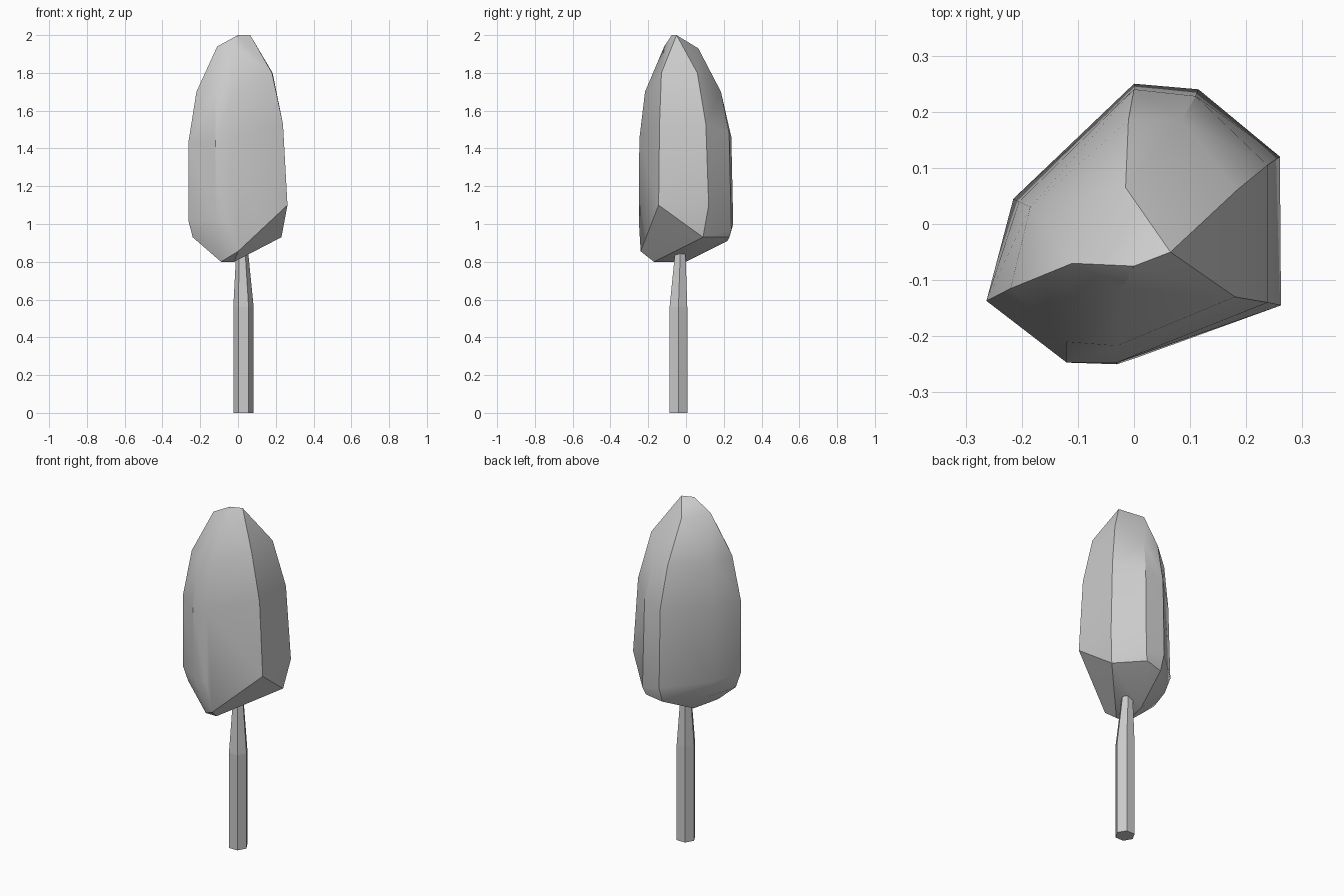
import bpy, bmesh, math

if "Cube" in bpy.data.objects:
    bpy.data.objects.remove(bpy.data.objects["Cube"])


def finish(name, bm, angle):
    bmesh.ops.recalc_face_normals(bm, faces=bm.faces)
    mesh = bpy.data.meshes.new(name)
    bm.to_mesh(mesh)
    bm.free()
    obj = bpy.data.objects.new(name, mesh)
    bpy.context.collection.objects.link(obj)
    if angle:
        bpy.ops.object.select_all(action='DESELECT')
        obj.select_set(True)
        bpy.context.view_layer.objects.active = obj
        bpy.ops.object.shade_smooth_by_angle(angle=math.radians(angle))
    return obj


# Trunk: hexagonal post that narrows under the crown
bm = bmesh.new()
rings = []
for cx, cy, z, r in [(.029, -.04, 0, .054), (.029, -.04, .56, .054), (.022, -.03, .86, .031)]:
    rings.append([bm.verts.new((cx + r * math.cos(i * math.pi / 3),
                                cy + r * math.sin(i * math.pi / 3), z)) for i in range(6)])
for a, b in zip(rings, rings[1:]):
    for i in range(6):
        j = (i + 1) % 6
        bm.faces.new((a[i], a[j], b[j], b[i]))
bm.faces.new(rings[0][::-1])
bm.faces.new(rings[-1])
finish("trunk", bm, 0)

# Crown: faceted hull through irregular cross-sections
widest = [(0, .25, 1.0), (.115, .24, .97), (.26, .12, 1.1), (.262, -.145, 1.1),
          (-.03, -.25, 1.02), (-.12, -.247, 1.02), (-.263, -.137, 1.02), (-.215, .045, 1.02)]
middle = [(0, .24, 1.46), (.11, .228, 1.48), (.238, .105, 1.53), (.238, -.14, 1.53),
          (-.03, -.247, 1.45), (-.12, -.247, 1.43), (-.263, -.137, 1.43), (-.205, .04, 1.45)]
shoulder = [(-.01, .185, 1.7), (.085, .185, 1.7), (.183, .06, 1.8), (.18, -.13, 1.8),
            (-.03, -.217, 1.7), (-.12, -.21, 1.7), (-.22, -.115, 1.7), (-.185, .03, 1.7)]
tip = [(-.11, -.07, 1.94), (-.02, -.115, 1.94), (.065, -.05, 2), (0, -.075, 2), (-.015, .065, 1.93)]
base = [(0, .22, .91), (.1, .23, .93), (.23, .09, .93), (0, -.24, .855), (-.24, -.12, .93),
        (-.18, .04, .92), (-.09, -.17, .8), (-.02, -.17, .8), (-.05, 0, .8)]
bm = bmesh.new()
for p in widest + middle + shoulder + tip + base:
    bm.verts.new(p)
res = bmesh.ops.convex_hull(bm, input=bm.verts)
loose = [v for v in bm.verts if not v.link_faces]
bmesh.ops.delete(bm, geom=loose, context='VERTS')
bmesh.ops.dissolve_limit(bm, angle_limit=math.radians(2), verts=bm.verts, edges=bm.edges)
finish("crown", bm, 30)
